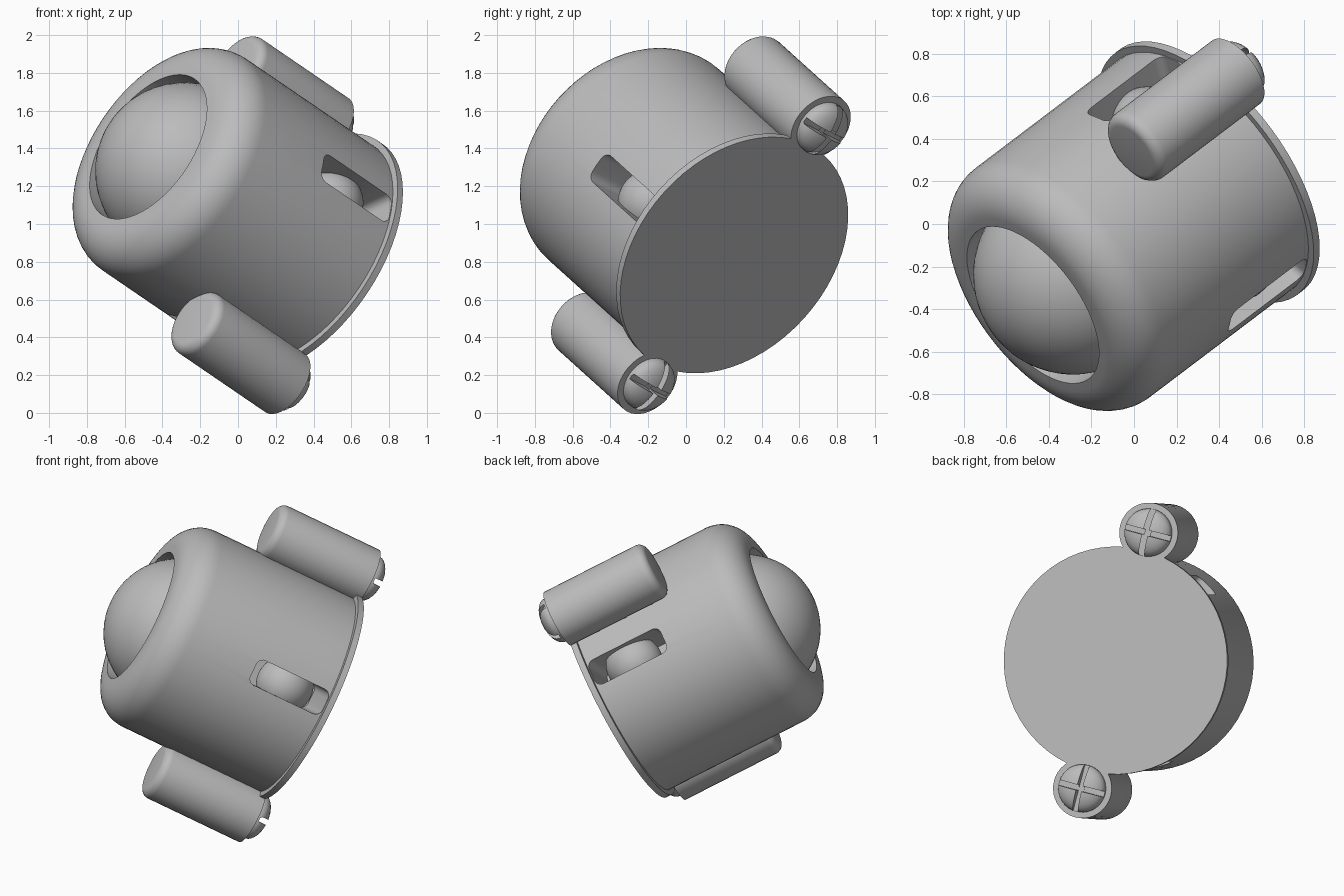
import bpy, bmesh, math
from mathutils import Matrix, Vector

cube = bpy.data.objects.get("Cube")
if cube:
    bpy.data.objects.remove(cube, do_unlink=True)

# Single grey finish
grey = bpy.data.materials.new("plain_grey")
grey.use_nodes = True
colour = (0.5, 0.5, 0.5, 1)
grey.diffuse_color = colour
grey.node_tree.nodes["Principled BSDF"].inputs["Base Color"].default_value = colour

# Tilted frame: local z runs from the base plate to the ball, local y through the screw bosses
axis = Vector((-0.70, -0.53, 0.478)).normalized()
side = Vector((0.145, 0.56, 0.816))
side = (side - axis * side.dot(axis)).normalized()
out = side.cross(axis)
FRAME = Matrix.Translation((0.365, 0.255, 0.835)) @ Matrix((out, side, axis)).transposed().to_4x4()


def make(name, bm, place=Matrix()):
    bmesh.ops.recalc_face_normals(bm, faces=bm.faces)
    bm.transform(FRAME @ place)
    mesh = bpy.data.meshes.new(name)
    bm.to_mesh(mesh)
    bm.free()
    mesh.materials.append(grey)
    ob = bpy.data.objects.new(name, mesh)
    bpy.context.collection.objects.link(ob)
    return ob


def lathe(name, profile, steps, place=Matrix()):
    bm = bmesh.new()
    verts = [bm.verts.new((r, 0, z)) for r, z in profile]
    edges = [bm.edges.new(pair) for pair in zip(verts, verts[1:])]
    bmesh.ops.spin(bm, geom=verts + edges, cent=(0, 0, 0), axis=(0, 0, 1),
                   angle=math.tau, steps=steps)
    bmesh.ops.remove_doubles(bm, verts=bm.verts, dist=0.0005)
    return make(name, bm, place)


def arc(r, z, radius, start, end, n):
    angles = [math.radians(start + (end - start) * i / n) for i in range(n + 1)]
    return [(r + radius * math.cos(a), z + radius * math.sin(a)) for a in angles]


def ball(name, radius, centre):
    bm = bmesh.new()
    bmesh.ops.create_uvsphere(bm, u_segments=48, v_segments=32, radius=radius)
    return make(name, bm, Matrix.Translation(centre))


def box(name, size, place, rounding=0):
    bm = bmesh.new()
    bmesh.ops.create_cube(bm, size=1, matrix=Matrix.Diagonal((*size, 1)))
    if rounding:
        along = [e for e in bm.edges if abs(e.verts[0].co.x - e.verts[1].co.x) > 0.01]
        bmesh.ops.bevel(bm, geom=along, offset=rounding, segments=5,
                        profile=0.5, affect='EDGES')
    return make(name, bm, place)


def cut(ob, cutter):
    mod = ob.modifiers.new("cut", 'BOOLEAN')
    mod.operation = 'DIFFERENCE'
    mod.solver = 'EXACT'
    mod.object = cutter
    bpy.context.view_layer.update()
    with bpy.context.temp_override(object=ob, active_object=ob):
        bpy.ops.object.modifier_apply(modifier=mod.name)
    bpy.data.objects.remove(cutter, do_unlink=True)


def smooth(ob):
    bpy.ops.object.select_all(action='DESELECT')
    ob.select_set(True)
    bpy.context.view_layer.objects.active = ob
    bpy.ops.object.shade_smooth_by_angle(angle=math.radians(30))


parts = []

# Housing with a rounded rim and an open seat for the ball
housing = lathe("housing", [(0, 0.02), (0.677, 0.02)] + arc(0.477, 1.0, 0.2, 0, 90, 12)
                + [(0.435, 1.2), (0.435, 0.8), (0, 0.8)], 64)
parts.append(housing)

# Base plate
parts.append(lathe("base_plate", [(0, 0), (0.712, 0), (0.712, 0.04), (0, 0.04)], 64))

# Main ball
parts.append(ball("main_ball", 0.47, (0, 0, 0.93)))

# Three side slots, each showing a small support ball
for i in range(3):
    turn = Matrix.Rotation(math.tau * i / 3, 4, 'Z')
    slot = box("slot_cutter", (0.55, 0.17, 0.51),
               turn @ Matrix.Translation((0.525, 0, 0.3)), 0.045)
    cut(housing, slot)
    parts.append(ball(f"support_ball_{i + 1}", 0.18, turn @ Vector((0.45, 0, 0.28))))

# Two screw bosses, each with a cross-slotted domed screw
for label, sign in (("upper", 1), ("lower", -1)):
    place = Matrix.Translation((0, sign * 0.826, 0))
    parts.append(lathe(f"{label}_screw_boss", [(0, 0), (0.187, 0)]
                       + arc(0.137, 0.65, 0.05, 0, 90, 6) + [(0, 0.7)], 40, place))
    dome = [(0.15 * math.cos(a), -0.02 - 0.08 * math.sin(a))
            for a in (math.pi / 2 * i / 8 for i in range(8))]
    screw = lathe(f"{label}_screw", [(0, 0.02), (0.15, 0.02)] + dome + [(0, -0.1)], 40, place)
    for size in ((0.4, 0.035, 0.2), (0.035, 0.4, 0.2)):
        cut(screw, box("cross_cutter", size, place @ Matrix.Translation((0, 0, -0.12))))
    parts.append(screw)

for part in parts:
    smooth(part)
